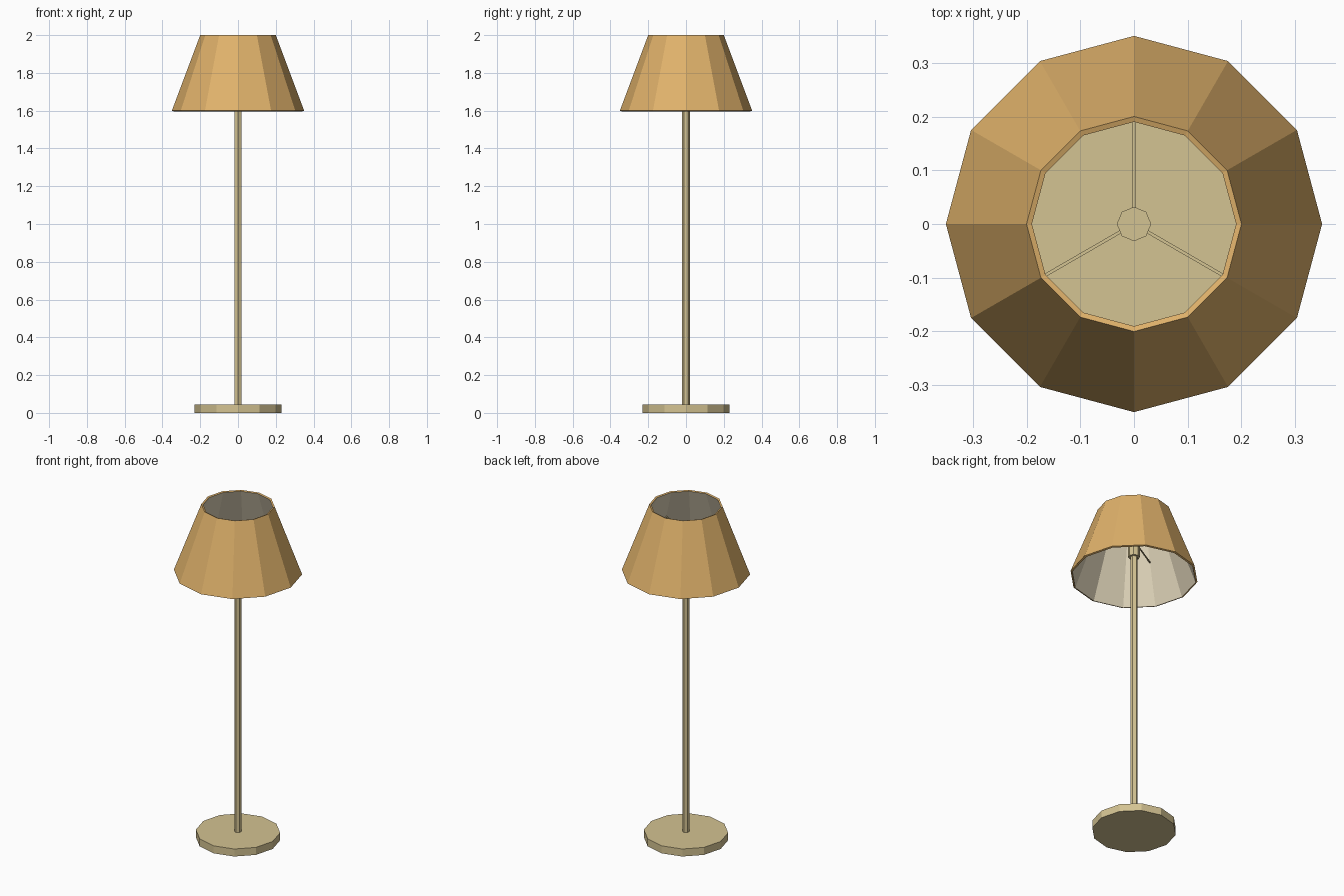
import bpy, bmesh, math

if "Cube" in bpy.data.objects:
    bpy.data.objects.remove(bpy.data.objects["Cube"])


def material(name, rgb):
    m = bpy.data.materials.new(name)
    m.diffuse_color = (*rgb, 1.0)
    m.use_nodes = True
    m.node_tree.nodes["Principled BSDF"].inputs["Base Color"].default_value = m.diffuse_color
    return m


ORANGE = material("shade_orange", (0.745, 0.445, 0.147))
CREAM = material("lining_cream", (0.73, 0.65, 0.48))
TAN = material("metal_tan", (0.658, 0.546, 0.287))


def make_object(name, bm, mats):
    bmesh.ops.recalc_face_normals(bm, faces=bm.faces)
    mesh = bpy.data.meshes.new(name)
    bm.to_mesh(mesh)
    bm.free()
    for m in mats:
        mesh.materials.append(m)
    obj = bpy.data.objects.new(name, mesh)
    bpy.context.collection.objects.link(obj)
    return obj


def lathe(name, profile, sides, mats, closed=False, bands=None):
    """Spin (radius, z) points; a vertex lies on +y. Bands give material per strip."""
    bm = bmesh.new()
    rings = []
    for r, z in profile:
        rings.append([bm.verts.new((r * math.sin(2 * math.pi * i / sides),
                                    r * math.cos(2 * math.pi * i / sides), z))
                      for i in range(sides)])
    strips = len(rings) if closed else len(rings) - 1
    for s in range(strips):
        a, b = rings[s], rings[(s + 1) % len(rings)]
        for i in range(sides):
            j = (i + 1) % sides
            f = bm.faces.new((a[i], a[j], b[j], b[i]))
            f.material_index = bands[s] if bands else 0
    if not closed:
        bm.faces.new(rings[0])
        bm.faces.new(rings[-1])
    return make_object(name, bm, mats)


# Base disc, pole and hub
lathe("base", [(0.23, 0.0), (0.23, 0.045)], 12, [TAN])
lathe("pole", [(0.02, 0.04), (0.02, 1.75)], 6, [TAN])
lathe("hub", [(0.032, 1.72), (0.032, 1.84)], 8, [TAN])

# Thin-walled shade: orange outside and rims, cream lining
lathe("shade", [(0.35, 1.6), (0.2, 2.0), (0.19, 1.9965), (0.34, 1.5965)],
      12, [ORANGE, CREAM], closed=True, bands=[0, 0, 1, 0])

# Three spokes from hub to shade
for n, deg in enumerate((90, 210, 330)):
    bm = bmesh.new()
    bmesh.ops.create_cube(bm, size=1.0)
    for v in bm.verts:
        v.co = (0.02 + (v.co.x + 0.5) * 0.24, v.co.y * 0.006, v.co.z * 0.006)
    spoke = make_object(f"spoke_{n + 1}", bm, [TAN])
    spoke.location.z = 1.825
    spoke.rotation_euler.z = math.radians(deg)
